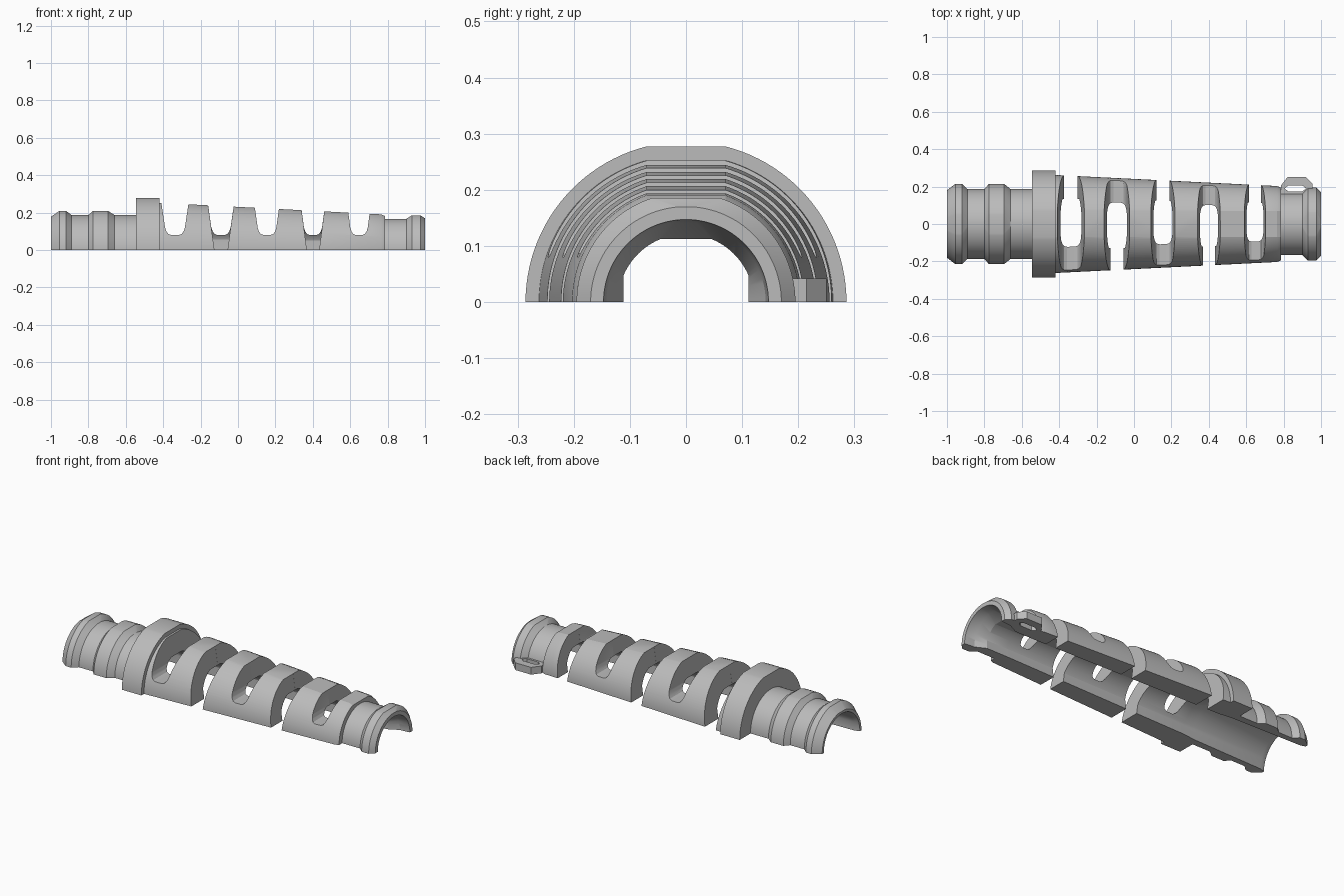
import bpy, bmesh, math

cube = bpy.data.objects.get("Cube")
if cube:
    bpy.data.objects.remove(cube, do_unlink=True)

grey = bpy.data.materials.new("light_grey_plastic")
grey.use_nodes = True
colour = (0.5, 0.5, 0.5, 1)
grey.diffuse_color = colour
grey.node_tree.nodes["Principled BSDF"].inputs["Base Color"].default_value = colour

STEPS = 24


def make_object(name, bm):
    bmesh.ops.recalc_face_normals(bm, faces=bm.faces)
    mesh = bpy.data.meshes.new(name)
    bm.to_mesh(mesh)
    bm.free()
    mesh.materials.append(grey)
    obj = bpy.data.objects.new(name, mesh)
    bpy.context.collection.objects.link(obj)
    return obj


def half_arc(r, flat, side):
    """Half circle in y and z, with a flat top and optionally flat sides."""
    end = math.pi / 2 - math.asin(flat / r)
    quarter = [(min(r * math.cos(end * i / STEPS), side * r),
                r * math.sin(end * i / STEPS)) for i in range(STEPS + 1)]
    return quarter + [(-y, z) for y, z in reversed(quarter)]


def prism(name, points, axis, low, high):
    """Extrude a polygon along y (points are x, z) or z (points are x, y)."""
    bm = bmesh.new()
    place = (lambda a, b, h: (a, h, b)) if axis == "y" else (lambda a, b, h: (a, b, h))
    rings = [[bm.verts.new(place(a, b, h)) for a, b in points] for h in (low, high)]
    for ring in rings:
        bm.faces.new(ring)
    n = len(points)
    for i in range(n):
        j = (i + 1) % n
        bm.faces.new((rings[0][i], rings[0][j], rings[1][j], rings[1][i]))
    return make_object(name, bm)


def cut(obj, cutter):
    cutter.hide_render = True
    mod = obj.modifiers.new("cut", "BOOLEAN")
    mod.operation = "DIFFERENCE"
    mod.solver = "EXACT"
    mod.object = cutter
    bpy.context.view_layer.objects.active = obj
    bpy.ops.object.modifier_apply(modifier=mod.name)
    bpy.data.objects.remove(cutter, do_unlink=True)


# Outer wall: x, radius, half width of the flat top
outer = [(-1, .18, .03), (-.955, .215, .05), (-.92, .215, .05), (-.89, .187, .01),
         (-.8, .187, .01), (-.775, .215, .05), (-.695, .215, .05), (-.66, .187, .01),
         (-.545, .187, .01), (-.545, .286, .07), (-.42, .286, .07), (-.42, .262, .07),
         (.765, .203, .07), (.785, .195, .07), (.785, .167, .01), (.9, .167, .01),
         (.93, .195, .06), (.975, .195, .06), (1, .17, .01)]
# Bore from the narrow end back to the plug end
bore = [(1, .147, .01), (.94, .142, .02), (.88, .121, .045), (.75, .121, .045),
        (-.45, .148, .05), (-.52, .158, .03), (-.97, .156, .02), (-1, .165, .01)]

# Half-shell body as one closed loop swept over half a turn
bm = bmesh.new()
rows = []
for profile, side in ((outer, 1), (bore, .92)):
    for x, r, flat in profile:
        flare = 1 if abs(x) > .9 else side
        rows.append([bm.verts.new((x, y, z)) for y, z in half_arc(r, flat, flare)])
for i, row in enumerate(rows):
    after = rows[(i + 1) % len(rows)]
    for k in range(len(row) - 1):
        bm.faces.new((row[k], row[k + 1], after[k + 1], after[k]))
for end in (0, -1):
    bm.faces.new([row[end] for row in rows])
body = make_object("sleeve_half_shell", bm)

# Flex slots: open through one side, stopping at a rounded floor on the other
open_half = [(.034, -.05), (.036, 0), (.074, .26), (.08, .35)]
closed_half = [(.02, .08), (.036, .086), (.046, .1), (.053, .12), (.074, .26), (.08, .35)]
for n in range(5):
    centre = -.337 + n * .246
    scale = 1 - .03 * n
    back = 1 if n % 2 == 0 else -1
    for half, side in ((open_half, back), (closed_half, -back)):
        pts = [(centre + w * scale, z) for w, z in half]
        pts += [(centre - w * scale, z) for w, z in reversed(half)]
        low, high = sorted((-.02 * side, .4 * side))
        cut(body, prism("slot_cutter", pts, "y", low, high))

# Latch loop on the back edge near the narrow end
loop = prism("latch_loop", [(.785, .15), (.785, .205), (.82, .25), (.92, .25),
                            (.955, .215), (.955, .15)], "z", 0, .042)
cut(loop, prism("loop_cutter", [(.805, .19), (.825, .206), (.9, .206), (.92, .19),
                                (.9, .174), (.825, .174)], "z", -.05, .1))

# Smooth curved walls, keep hard edges
bpy.ops.object.select_all(action="DESELECT")
for obj in (body, loop):
    obj.select_set(True)
    bpy.context.view_layer.objects.active = obj
bpy.ops.object.shade_smooth_by_angle(angle=math.radians(20))
